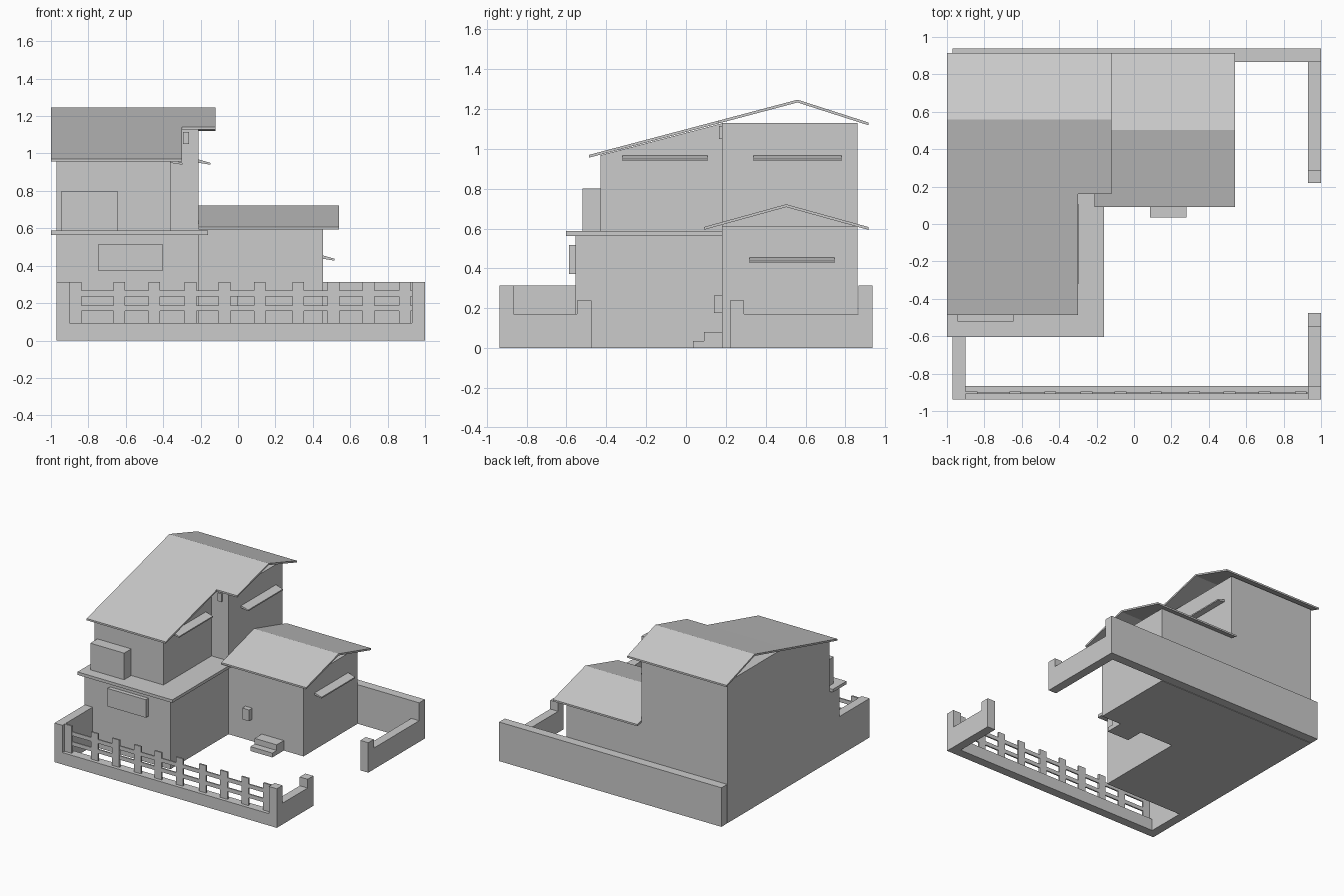
import bpy

def mesh(name, verts, faces):
    m = bpy.data.meshes.new(name)
    m.from_pydata(verts, [], faces)
    m.update()
    ob = bpy.data.objects.new(name, m)
    bpy.context.collection.objects.link(ob)
    return ob

def prism(name, pts, a, b, axis='x'):
    """Extrude a profile along x (profile in y,z), y (x,z) or z (x,y)."""
    place = {'x': lambda p, t: (t, p[0], p[1]),
             'y': lambda p, t: (p[0], t, p[1]),
             'z': lambda p, t: (p[0], p[1], t)}[axis]
    area = sum(p[0] * q[1] - q[0] * p[1] for p, q in zip(pts, pts[1:] + pts[:1]))
    if (area < 0) != (axis == 'y'):
        pts = pts[::-1]
    n = len(pts)
    verts = [place(p, a) for p in pts] + [place(p, b) for p in pts]
    faces = [tuple(range(n))[::-1], tuple(range(n, 2 * n))]
    faces += [(i, (i + 1) % n, (i + 1) % n + n, i + n) for i in range(n)]
    return mesh(name, verts, faces)

def box(name, x0, x1, y0, y1, z0, z1):
    return prism(name, [(x0, y0), (x1, y0), (x1, y1), (x0, y1)], z0, z1, 'z')

def roof(name, tops, x0, x1, t=0.014):
    return prism(name, tops + [(y, z - t) for y, z in reversed(tops)], x0, x1)

# House bodies
box("ground_floor", -0.97, -0.21, -0.555, 0.18, 0, 0.565)
box("rear_tower", -0.97, -0.21, 0.18, 0.86, 0, 1.13)
box("side_wing", -0.21, 0.455, 0.18, 0.86, 0, 0.61)
prism("upper_floor", [(-0.43, 0.565), (0.18, 0.565), (0.18, 1.128), (-0.43, 0.968)], -0.97, -0.36)

# Ledge wrapping round the upper floor
prism("floor_ledge", [(-1, -0.603), (-0.16, -0.603), (-0.16, 0.18), (-0.36, 0.18),
                      (-0.36, -0.43), (-1, -0.43)], 0.563, 0.587, 'z')

# Roofs
roof("upper_roof_front", [(-0.487, 0.97), (0.16, 1.141)], -1, -0.30)
roof("upper_roof_back", [(0.16, 1.141), (0.56, 1.247), (0.915, 1.133)], -1, -0.12)
roof("wing_roof", [(0.09, 0.608), (0.503, 0.722), (0.915, 0.608)], -0.21, 0.54)

# Front boxes, lamps and steps
box("upper_window_box", -0.945, -0.645, -0.52, -0.43, 0.587, 0.80)
box("lower_window_box", -0.745, -0.405, -0.588, -0.555, 0.373, 0.517)
box("wall_lamp", -0.295, -0.263, 0.165, 0.18, 1.05, 1.115)
box("mail_box", -0.06, 0.0, 0.14, 0.18, 0.175, 0.265)
prism("door_steps", [(0.035, 0), (0.18, 0), (0.18, 0.08), (0.09, 0.08),
                     (0.09, 0.035), (0.035, 0.035)], 0.085, 0.28)

# Sloped window canopies on the right-hand walls
for i, (x, y0, y1, z) in enumerate([(-0.36, -0.32, 0.107, 0.94),
                                    (-0.21, 0.34, 0.78, 0.94),
                                    (0.455, 0.32, 0.745, 0.427)]):
    prism(f"canopy_{i}", [(x, z + 0.01), (x + 0.062, z), (x + 0.062, z + 0.01),
                          (x, z + 0.028)], y0, y1, 'y')

# Garden walls
box("back_wall", -0.97, 1, 0.865, 0.937, 0, 0.313)
box("left_wall", -0.97, -0.90, -0.865, -0.555, 0, 0.313)
prism("front_wall", [(-0.97, 0), (1, 0), (1, 0.313), (0.93, 0.313), (0.93, 0.095),
                     (-0.90, 0.095), (-0.90, 0.313), (-0.97, 0.313)], -0.937, -0.865, 'y')
prism("right_wall_front", [(-0.865, 0), (-0.475, 0), (-0.475, 0.24), (-0.547, 0.24),
                           (-0.547, 0.17), (-0.865, 0.17)], 0.93, 1)
prism("right_wall_back", [(0.865, 0), (0.22, 0), (0.22, 0.24), (0.29, 0.24),
                          (0.29, 0.17), (0.865, 0.17)], 0.93, 1)

# Fence on the low front wall
for i, x in enumerate([-0.90, -0.666, -0.479, -0.286, -0.104, 0.085, 0.291, 0.479, 0.666, 0.86]):
    box(f"fence_picket_{i}", x, x + 0.063, -0.909, -0.896, 0.095, 0.313)
for i, (z0, z1) in enumerate([(0.157, 0.188), (0.236, 0.267)]):
    box(f"fence_rail_{i}", -0.90, 0.93, -0.908, -0.897, z0, z1)
